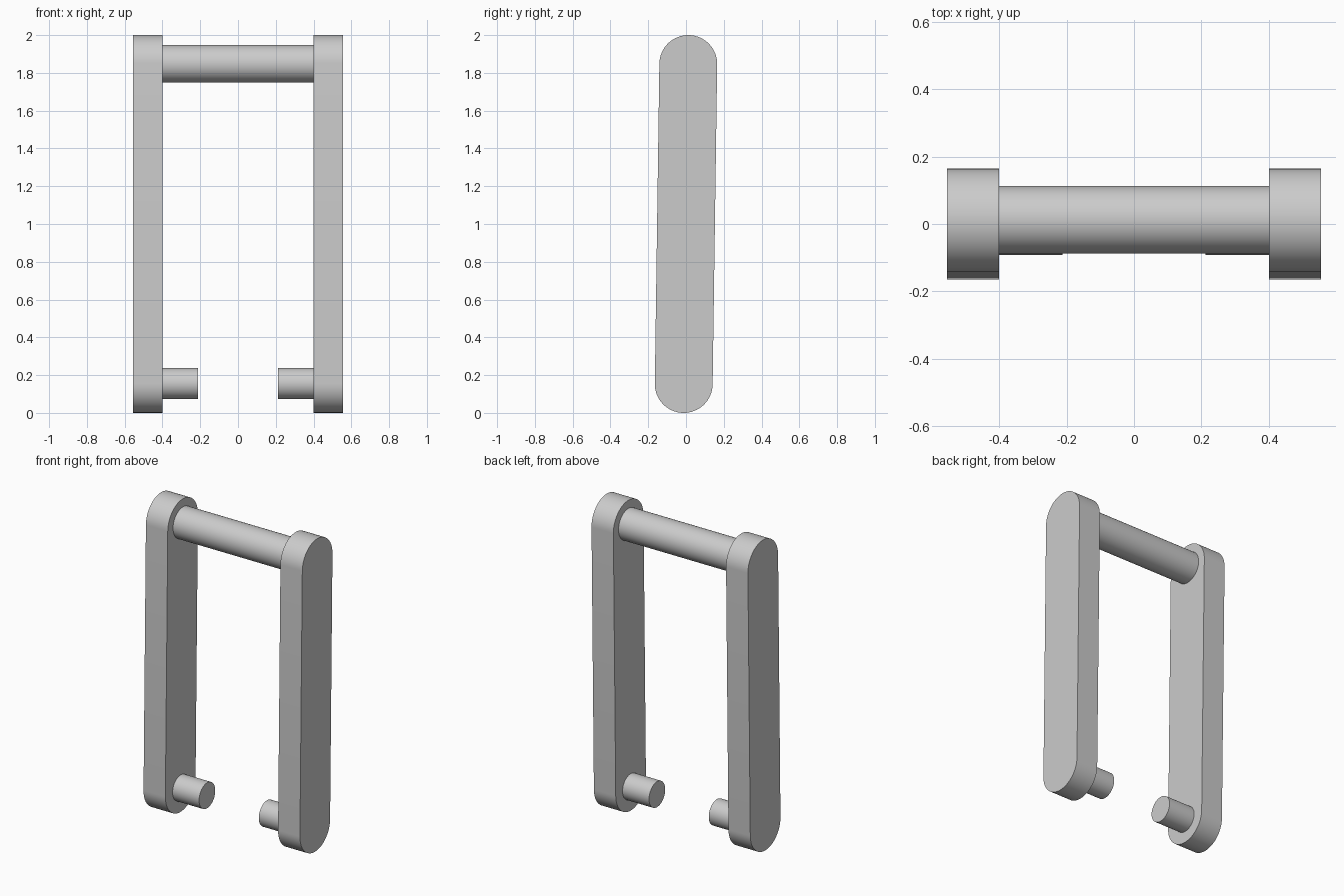
import bpy, bmesh, math
from mathutils import Vector

cube = bpy.data.objects.get("Cube")
if cube:
    bpy.data.objects.remove(cube, do_unlink=True)

metal = bpy.data.materials.new("light_grey")
metal.use_nodes = True
GREY = (0.6, 0.6, 0.6, 1)
metal.diffuse_color = GREY
metal.node_tree.nodes["Principled BSDF"].inputs["Base Color"].default_value = GREY

# Pivot centres of the slightly leaning arms, as (y, z)
TOP = Vector((0.012, 1.847))
BOTTOM = Vector((-0.012, 0.153))
ARM_RADIUS = 0.153


def arc(center, radius, start, sweep, steps):
    return [(center[0] + radius * math.cos(start + sweep * i / steps),
             center[1] + radius * math.sin(start + sweep * i / steps))
            for i in range(steps + 1)]


def extrude_x(name, outline, x0, x1):
    """Solid with a (y, z) outline, running from x0 to x1."""
    bm = bmesh.new()
    face = bm.faces.new([bm.verts.new((x0, y, z)) for y, z in outline])
    result = bmesh.ops.extrude_face_region(bm, geom=[face], use_keep_orig=True)
    moved = [v for v in result["geom"] if isinstance(v, bmesh.types.BMVert)]
    bmesh.ops.translate(bm, verts=moved, vec=(x1 - x0, 0, 0))
    bmesh.ops.recalc_face_normals(bm, faces=bm.faces)
    mesh = bpy.data.meshes.new(name)
    bm.to_mesh(mesh)
    bm.free()
    mesh.materials.append(metal)
    obj = bpy.data.objects.new(name, mesh)
    bpy.context.collection.objects.link(obj)
    bpy.ops.object.select_all(action='DESELECT')
    obj.select_set(True)
    bpy.context.view_layer.objects.active = obj
    bpy.ops.object.shade_smooth_by_angle(angle=math.radians(30))
    return obj


def circle(center, radius):
    return arc(center, radius, 0, math.tau, 64)[:-1]


# Stadium outline: a half circle around each pivot
lean = math.atan2(TOP.y - BOTTOM.y, TOP.x - BOTTOM.x) - math.pi / 2
stadium = (arc(TOP, ARM_RADIUS, lean, math.pi, 32)
           + arc(BOTTOM, ARM_RADIUS, lean + math.pi, math.pi, 32))

# Arms and inward pegs on both sides
for side, s in (("left", 1), ("right", -1)):
    extrude_x(side + "_arm", stadium, s * 0.4, s * 0.555)
    extrude_x(side + "_peg", circle((-0.01, 0.155), 0.082), s * 0.212, s * 0.4)

# Cross bar between the arm tops
extrude_x("cross_bar", circle((0.013, 1.848), 0.1), -0.4, 0.4)
